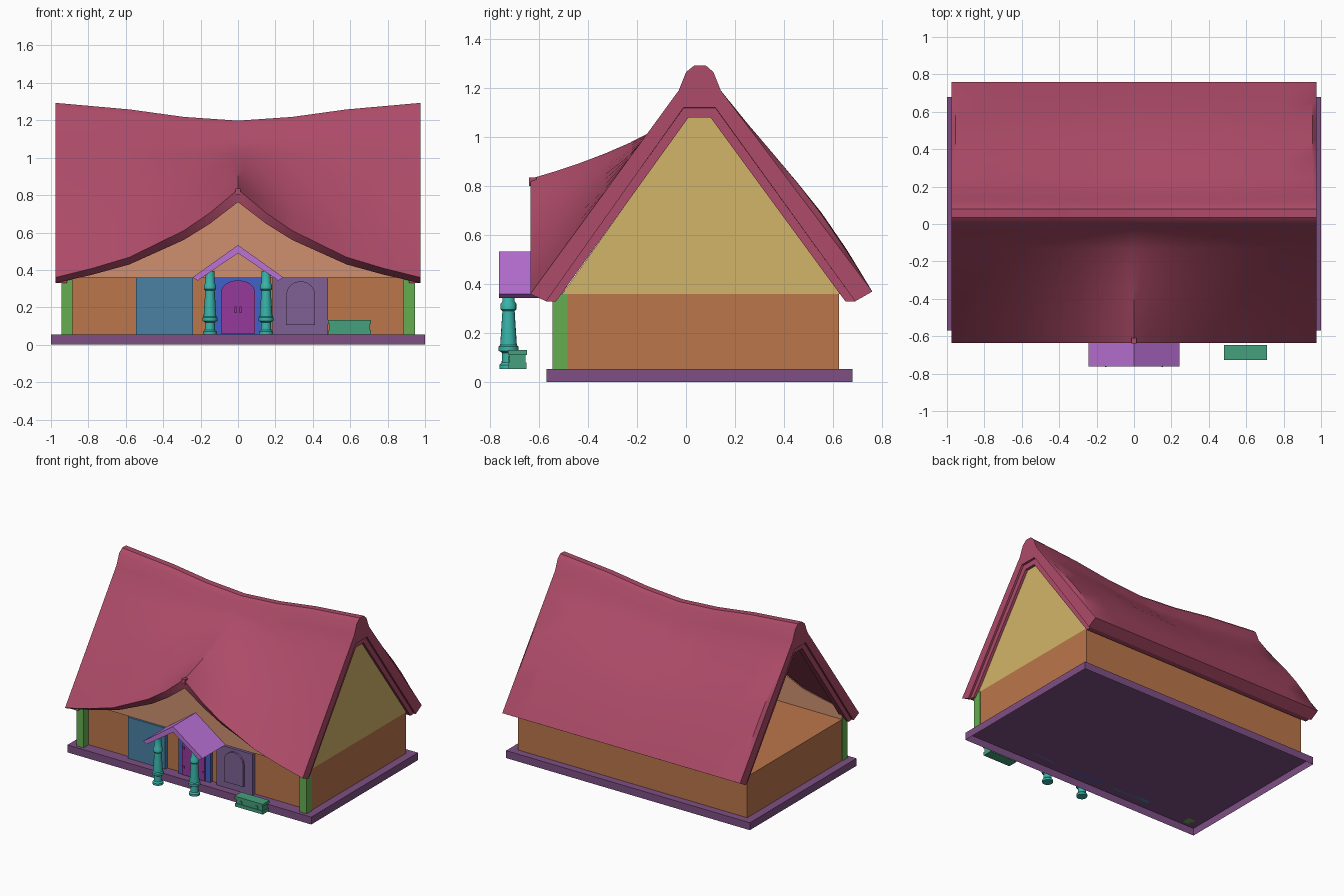
import bpy, bmesh, math

if "Cube" in bpy.data.objects:
    bpy.data.objects.remove(bpy.data.objects["Cube"])

def mat(name, r, g, b):
    m = bpy.data.materials.new(name)
    m.diffuse_color = (r, g, b, 1)
    m.use_nodes = True
    m.node_tree.nodes["Principled BSDF"].inputs["Base Color"].default_value = m.diffuse_color
    return m

TILE = mat("roof_red", .42, .07, .14)
WALL = mat("wall_orange", .50, .18, .07)
PEACH = mat("peach", .62, .28, .16)
SAND = mat("sand", .64, .46, .14)
PLUM = mat("plum", .21, .08, .23)
GREEN = mat("post_green", .13, .42, .08)
TEAL = mat("teal", .04, .46, .40)
LILAC = mat("lilac", .50, .17, .68)
STEEL = mat("steel_blue", .07, .22, .37)
BLUE = mat("frame_blue", .05, .12, .58)
DOOR = mat("door_purple", .30, .04, .33)
MAUVE = mat("mauve", .21, .12, .30)
BOX = mat("box_green", .06, .35, .20)

def finish(name, bm, m, smooth=False):
    bmesh.ops.recalc_face_normals(bm, faces=bm.faces)
    me = bpy.data.meshes.new(name)
    bm.to_mesh(me)
    bm.free()
    me.materials.append(m)
    o = bpy.data.objects.new(name, me)
    bpy.context.collection.objects.link(o)
    if smooth:
        bpy.ops.object.select_all(action='DESELECT')
        o.select_set(True)
        bpy.context.view_layer.objects.active = o
        bpy.ops.object.shade_smooth_by_angle(angle=math.radians(35))
    return o

def loft(name, rings, m, smooth=False):
    """Skin a list of equal closed rings and cap both ends."""
    bm = bmesh.new()
    vs = [[bm.verts.new(p) for p in r] for r in rings]
    n = len(vs[0])
    for a, b in zip(vs, vs[1:]):
        for i in range(n):
            j = (i + 1) % n
            bm.faces.new((a[i], a[j], b[j], b[i]))
    caps = [bm.faces.new(vs[0]), bm.faces.new(vs[-1])]
    bmesh.ops.triangulate(bm, faces=caps)
    return finish(name, bm, m, smooth)

def prism(name, pts, axis, a, b, m):
    """Extrude a profile: (y,z) along x or (x,z) along y."""
    put = (lambda p, t: (t, p[0], p[1])) if axis == 'x' else (lambda p, t: (p[0], t, p[1]))
    return loft(name, [[put(p, t) for p in pts] for t in (a, b)], m)

def box(name, x0, x1, y0, y1, z0, z1, m):
    return prism(name, [(x0, z0), (x1, z0), (x1, z1), (x0, z1)], 'y', y0, y1, m)

def open_bottom(o):
    """Remove the downward face of a box."""
    bm = bmesh.new()
    bm.from_mesh(o.data)
    bmesh.ops.delete(bm, geom=[f for f in bm.faces if f.normal.z < -.9], context='FACES')
    bm.to_mesh(o.data)
    bm.free()

def arch(cx, w, z0, zs, zt, n=8):
    """Arched outline of half width w, springing at zs."""
    top = [(cx + w * math.cos(math.pi * i / n), zs + (zt - zs) * math.sin(math.pi * i / n))
           for i in range(n + 1)]
    return [(cx - w, z0), (cx + w, z0)] + top

def interp(x, table):
    x = abs(x)
    for (a, u), (b, v) in zip(table, table[1:]):
        if x <= b:
            return u + (v - u) * (x - a) / (b - a)
    return table[-1][1]

# Roof shape: eave lift over the entrance and ridge sag
LIFT = [(0, .47), (.15, .345), (.29, .25), (.58, .108), (.78, .048), (.975, 0)]
SAG = [(0, -.095), (.29, -.075), (.58, -.035), (.975, 0)]

def slope(x, s, top, eave, front, k=1.0):
    lift, sag = interp(x, LIFT), interp(x, SAG)
    y = top[0] + (eave[0] - top[0]) * s
    z = top[1] + (eave[1] - top[1]) * s + sag * (1 - s)
    if front:
        z += k * lift * s ** 1.2
        if k < 1:
            y -= .055 * s * lift / .48
    elif k == 1 and abs(x) < .97:
        # Tiles swell on the back, leaving the end edges straight
        z += math.sin(math.pi * s ** 1.4) * (.04 + .03 * (1 - (x / .975) ** 2))
    return (x, y, z)

def section(x):
    steps = [i / 6 for i in range(7)]
    sag = interp(x, SAG)
    r = [slope(x, s, (-.03, 1.19), (-.635, .36), True) for s in reversed(steps)]
    r += [(x, y, z + sag) for y, z in [(0, 1.265), (.035, 1.293), (.08, 1.293), (.112, 1.265)]]
    r += [slope(x, s, (.142, 1.19), (.76, .37), False) for s in steps]
    r += [slope(x, s, (.12, 1.12), (.69, .33), False, .92) for s in reversed(steps)]
    r += [slope(x, s, (-.01, 1.12), (-.57, .33), True, .92) for s in steps]
    return r

half = [.03, .08, .15, .22, .29, .43, .58, .78, .955, .975]
cols = [-x for x in reversed(half)] + [0] + half
loft("roof", [section(x) for x in cols], TILE, True)
box("dormer_tip", -.014, .014, -.64, -.61, .80, .836, TILE)

# Trim boards under both roof ends, and the lining of the back slope
trim = [(-.57, .33), (-.01, 1.12), (.12, 1.12), (.69, .33), (.65, .33), (.10, 1.08), (.01, 1.08), (-.53, .33)]
for side, s in (("left", -1), ("right", 1)):
    prism("gable_trim_" + side, trim, 'x', s * .915, s * .96, TILE)
prism("back_lining", [(.40, .73), (.69, .33), (.65, .33), (.37, .715)], 'x', -.915, .915, TILE)

# Hollow base, walls and corner posts
open_bottom(box("base_slab", -1, 1, -.57, .68, 0, .055, PLUM))
open_bottom(box("walls", -.94, .94, -.485, .625, .055, .36, WALL))
for side, s in (("left", -1), ("right", 1)):
    box("corner_post_" + side, s * .885, s * .945, -.545, -.484, .055, .36, GREEN)

# Side gable and curved front gable
prism("side_gable", [(-.505, .36), (.63, .36), (.10, 1.085), (.01, 1.085)], 'x', .925, .94, SAND)
edge = [-.94] + [c for c in cols if abs(c) < .9] + [.94]
top = [(x, slope(x, .87, (-.01, 1.12), (-.57, .33), True, .92)[2]) for x in edge]
prism("front_gable", [(edge[0], .36)] + top + [(edge[-1], .36)], 'y', -.495, -.485, PEACH)

# Front panels, window and door
box("shutter_panel", -.545, -.24, -.51, -.48, .055, .36, STEEL)
box("window_panel", .185, .48, -.515, -.48, .055, .36, MAUVE)
prism("arched_window", arch(.335, .078, .105, .265, .34), 'y', -.53, -.51, MAUVE)
box("door_frame", -.13, .13, -.51, -.48, .055, .36, BLUE)
prism("door", arch(0, .092, .06, .28, .345), 'y', -.522, -.505, DOOR)
for i, z in enumerate((.11, .25)):
    for s in (-1, 1):
        box(f"hinge_{i}_{s}", s * .075, s * .09, -.528, -.52, z, z + .018, DOOR)
for s in (-1, 1):
    box(f"door_handle_{s}", s * .008, s * .02, -.532, -.52, .17, .205, DOOR)

# Porch columns, turned from one profile
turned = [(.037, .055), (.037, .07), (.028, .08), (.026, .12), (.040, .128), (.040, .145), (.034, .152),
          (.025, .29), (.032, .297), (.032, .32), (.025, .33), (.025, .395)]
for side, s in (("left", -1), ("right", 1)):
    loft("porch_column_" + side,
         [[(s * .15 + r * math.cos(math.tau * i / 16), -.724 + r * math.sin(math.tau * i / 16), z)
           for i in range(16)] for r, z in turned], TEAL, True)

# Porch roof
prism("porch_roof", [(-.243, .36), (0, .533), (.243, .36), (.215, .343), (0, .49), (-.215, .343)],
      'y', -.763, -.49, LILAC)

# Storage bench
box("bench_base", .485, .71, -.725, -.65, .055, .08, BOX)
box("bench_body", .49, .705, -.72, -.655, .08, .112, BOX)
box("bench_lid", .48, .712, -.727, -.648, .112, .132, BOX)
for i, x in enumerate((.53, .66)):
    box(f"bench_latch_{i}", x - .008, x + .008, -.726, -.715, .085, .105, BOX)
